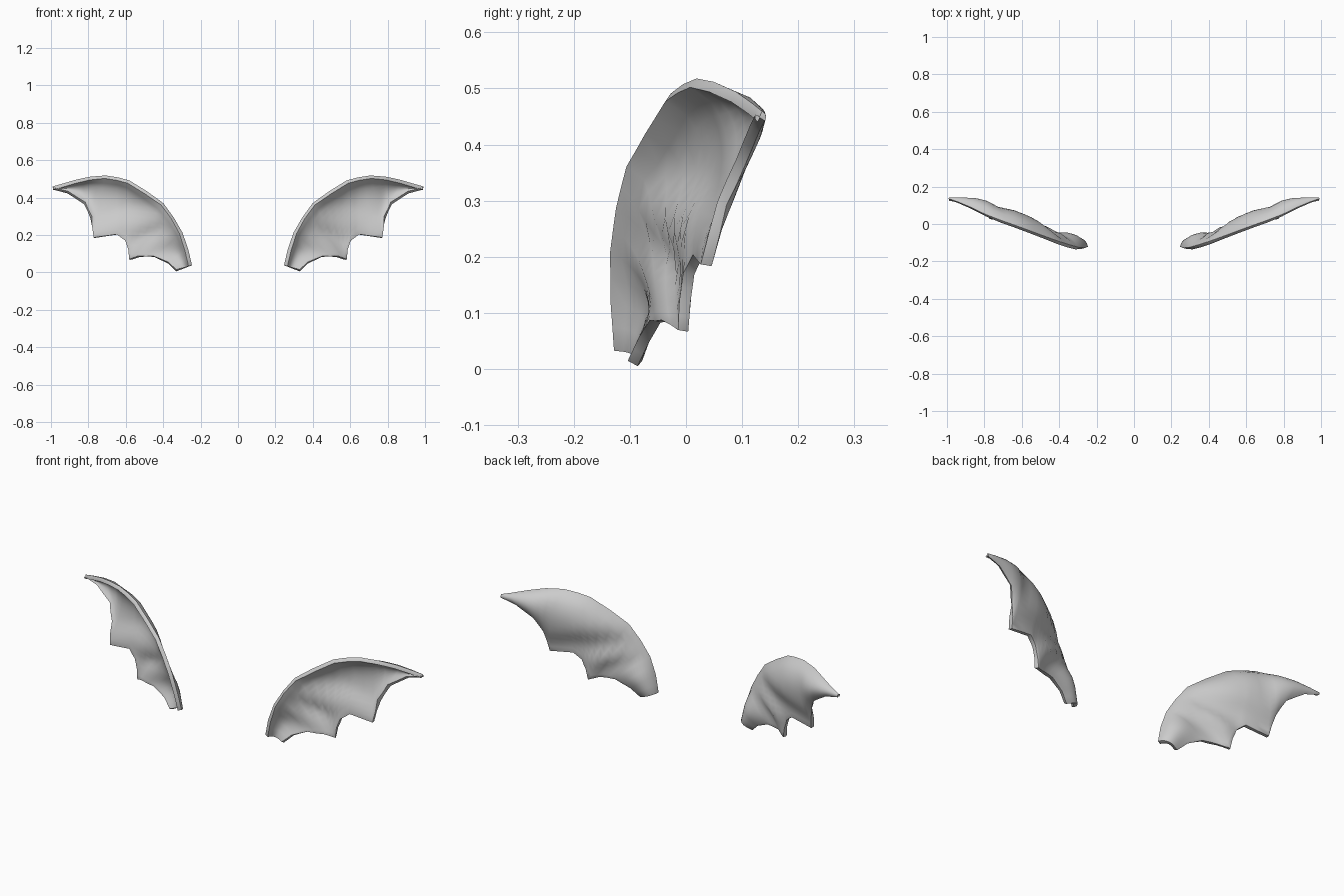
import bpy, bmesh, math
from mathutils import Vector

if "Cube" in bpy.data.objects:
    bpy.data.objects.remove(bpy.data.objects["Cube"], do_unlink=True)

# Wing colour
grey = bpy.data.materials.new("membrane grey")
grey.use_nodes = True
grey.diffuse_color = (0.6, 0.6, 0.6, 1)
bsdf = grey.node_tree.nodes["Principled BSDF"]
bsdf.inputs["Base Color"].default_value = grey.diffuse_color
bsdf.inputs["Roughness"].default_value = 0.8

# Leading and trailing edges, from tip to root
LEADING = [(.99, .132, .45), (.94, .115, .464), (.87, .085, .485), (.79, .045, .503),
           (.71, .013, .51), (.645, -.01, .5), (.585, -.032, .484), (.49, -.068, .425),
           (.405, -.1, .365), (.35, -.118, .29), (.305, -.13, .21),
           (.275, -.131, .12), (.255, -.125, .035)]
TRAILING = [(.99, .132, .448), (.91, .122, .428), (.82, .098, .37), (.785, .064, .295),
            (.77, .036, .185), (.645, .022, .203), (.603, .005, .17), (.585, -.002, .12),
            (.578, -.005, .068), (.53, -.035, .085), (.45, -.055, .085),
            (.375, -.075, .052), (.33, -.095, .01)]
# Finger ridges that hold the membrane forward
FINGERS = [((.37, .3), (.77, .18)), ((.33, .22), (.58, .065))]
ROWS = 12
SPLIT = 2


def smoothstep(v):
    v = max(0, min(1, v))
    return v * v * (3 - 2 * v)


def segment_distance(p, a, b):
    a, b = Vector(a), Vector(b)
    t = max(0, min(1, (p - a).dot(b - a) / (b - a).length_squared))
    return (p - a - (b - a) * t).length


def refine(points):
    points = [Vector(p) for p in points]
    out = []
    for a, b in zip(points, points[1:]):
        out += [a.lerp(b, k / SPLIT) for k in range(SPLIT)]
    return out + [points[-1]]


def billow(p, t, chord):
    """Backward bulge between the leading edge and the fingers."""
    flat = Vector((p.x, p.z))
    ridge = min(segment_distance(flat, a, b) for a, b in FINGERS)
    sag = 0.35 + 0.65 * smoothstep(ridge / 0.11)
    return 0.062 * sag * math.sin(math.pi * t ** 0.65) * min(1, chord / 0.2)


def make_wing(name, side):
    bm = bmesh.new()
    columns = []
    for lead, trail in zip(refine(LEADING), refine(TRAILING)):
        column = []
        for r in range(ROWS + 1):
            t = r / ROWS
            p = lead.lerp(trail, t)
            p.y += billow(p, t, (trail - lead).length)
            p.x *= side
            column.append(bm.verts.new(p))
        columns.append(column)
    for a, b in zip(columns, columns[1:]):
        for r in range(ROWS):
            ring = (a[r], a[r + 1], b[r + 1], b[r])
            bm.faces.new(ring if side > 0 else ring[::-1])
    mesh = bpy.data.meshes.new(name)
    bm.to_mesh(mesh)
    bm.free()
    mesh.materials.append(grey)
    wing = bpy.data.objects.new(name, mesh)
    bpy.context.collection.objects.link(wing)

    # Skin thickness with a softened rim
    solid = wing.modifiers.new("thickness", "SOLIDIFY")
    solid.thickness = 0.02
    solid.offset = 0
    rim = wing.modifiers.new("soft rim", "BEVEL")
    rim.width = 0.006
    rim.segments = 2
    rim.limit_method = "ANGLE"
    rim.angle_limit = math.radians(60)

    bpy.ops.object.select_all(action="DESELECT")
    wing.select_set(True)
    bpy.context.view_layer.objects.active = wing
    bpy.ops.object.shade_smooth_by_angle(angle=math.radians(60))


make_wing("left_wing", 1)
make_wing("right_wing", -1)
